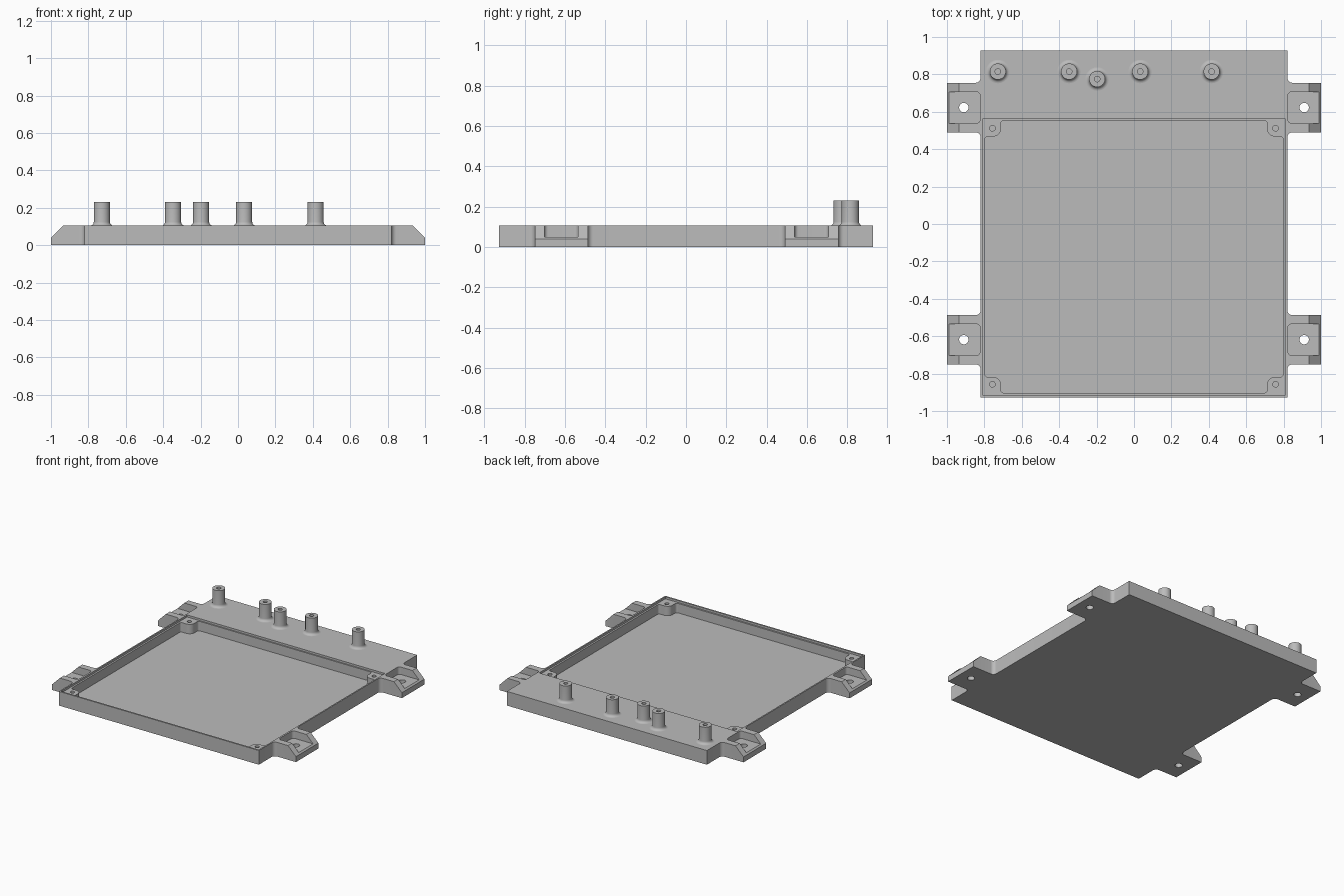
import bpy, bmesh, math
from mathutils import Vector

cube = bpy.data.objects.get("Cube")
if cube:
    bpy.data.objects.remove(cube)

grey = bpy.data.materials.new("plain grey")
grey.use_nodes = True
grey.diffuse_color = (0.5, 0.5, 0.5, 1)
grey.node_tree.nodes["Principled BSDF"].inputs["Base Color"].default_value = (0.5, 0.5, 0.5, 1)

TOP, LEDGE, FLOOR = 0.105, 0.09, 0.02
OVER = 0.2  # cutters reach above the top face


def make_object(name, bm):
    bmesh.ops.recalc_face_normals(bm, faces=bm.faces)
    mesh = bpy.data.meshes.new(name)
    bm.to_mesh(mesh)
    bm.free()
    mesh.materials.append(grey)
    obj = bpy.data.objects.new(name, mesh)
    bpy.context.collection.objects.link(obj)
    return obj


def rounded(corners, steps=8):
    """Outline from (x, y, radius) corners; rounded corners are square ones."""
    out = []
    for i, (x, y, r) in enumerate(corners):
        p = Vector((x, y))
        if not r:
            out.append(p)
            continue
        a = (Vector(corners[i - 1][:2]) - p).normalized()
        b = (Vector(corners[(i + 1) % len(corners)][:2]) - p).normalized()
        c = p + (a + b) * r
        for k in range(steps + 1):
            t = math.pi / 2 * k / steps
            out.append(c - r * (b * math.cos(t) + a * math.sin(t)))
    return out


def mirrored(half):
    return half + [(-x, y, r) for x, y, r in reversed(half)]


def prism(name, outline, lo, hi, along_y=False):
    bm = bmesh.new()
    place = (lambda p: (p[0], lo, p[1])) if along_y else (lambda p: (p[0], p[1], lo))
    face = bm.faces.new([bm.verts.new(place(p)) for p in outline])
    new = bmesh.ops.extrude_face_region(bm, geom=[face])["geom"]
    shift = (0, hi - lo, 0) if along_y else (0, 0, hi - lo)
    bmesh.ops.translate(bm, vec=shift, verts=[v for v in new if isinstance(v, bmesh.types.BMVert)])
    return make_object(name, bm)


def circle(x, y, r, n=32):
    return [(x + r * math.cos(2 * math.pi * i / n), y + r * math.sin(2 * math.pi * i / n))
            for i in range(n)]


def box(x0, x1, y0, y1, r0=0, r1=0):
    return rounded([(x0, y0, r0), (x1, y0, r1), (x1, y1, r1), (x0, y1, r0)])


# Base plate with four mounting ears
EARS = [(-0.75, -0.487), (0.49, 0.755)]
side = [(0.82, -0.927, 0)]
for y0, y1 in EARS:
    side += [(0.82, y0, 0.027), (1, y0, 0), (1, y1, 0), (0.82, y1, 0.027)]
side += [(0.82, 0.927, 0)]
tray = prism("tray_body", rounded(mirrored(side)), 0, TOP)

# Lid recess, and the deep pocket that leaves a screw boss in each corner
cutters = [prism("lid_recess_cutter", box(-0.81, 0.81, -0.915, 0.562), LEDGE, OVER)]
X, Y0, Y1, B = 0.797, -0.903, 0.553, 0.085
pocket = [(X - B, Y0, 0.016), (X - B, Y0 + B, 0.04), (X, Y0 + B, 0.016),
          (X, Y1 - B, 0.016), (X - B, Y1 - B, 0.04), (X - B, Y1, 0.016)]
cutters.append(prism("pocket_cutter", rounded(mirrored(pocket)), FLOOR, OVER))

for s in (-1, 1):
    # Sloped outer ends of the ears
    slope = [(s * 0.915, TOP + 0.02), (s * 1.02, 0.02), (s * 1.02, TOP + 0.02)]
    cutters.append(prism("ear_slope_cutter", slope, -1, 1, along_y=True))
    for y0, y1 in EARS:
        # Ear seats and through holes
        mid = (y0 + y1) / 2
        seat = box(0.823, 1.05, mid - 0.084, mid + 0.084, 0.02)
        cutters.append(prism("ear_seat_cutter", [(s * p[0], p[1]) for p in seat], 0.05, OVER))
        cutters.append(prism("ear_hole_cutter", circle(s * 0.91, mid, 0.025), -0.1, OVER))
    for y in (-0.857, 0.512):
        cutters.append(prism("boss_hole_cutter", circle(s * 0.757, y, 0.015, 24), 0.03, OVER))

# Cut the tray and bake the result
for c in cutters:
    c.hide_render = True
    mod = tray.modifiers.new(c.name, "BOOLEAN")
    mod.operation, mod.solver, mod.object = "DIFFERENCE", "EXACT", c
baked = bpy.data.meshes.new_from_object(
    tray.evaluated_get(bpy.context.evaluated_depsgraph_get()))
tray.modifiers.clear()
tray.data = baked
for c in cutters:
    bpy.data.objects.remove(c)

# Hollow posts with a flared foot
R, F = 0.043, 0.02
profile = [(R + F - F * math.sin(t), TOP + F - F * math.cos(t))
           for t in [math.pi / 2 * k / 6 for k in range(7)]]
profile = [(R + F, TOP - 0.005)] + profile
profile += [(R, 0.23), (0.015, 0.23), (0.015, 0.13), (0, 0.13)]
posts = []
for i, (px, py) in enumerate([(-0.728, 0.815), (-0.347, 0.815), (-0.197, 0.775),
                              (0.033, 0.815), (0.415, 0.815)]):
    bm = bmesh.new()
    verts = [bm.verts.new((r, 0, z)) for r, z in profile]
    edges = [bm.edges.new(pair) for pair in zip(verts, verts[1:])]
    bmesh.ops.spin(bm, geom=verts + edges, cent=(0, 0, 0), axis=(0, 0, 1),
                   angle=2 * math.pi, steps=32)
    bmesh.ops.remove_doubles(bm, verts=bm.verts, dist=0.0001)
    post = make_object(f"post_{i + 1}", bm)
    post.location = (px, py, 0)
    posts.append(post)

# Smooth the curved faces, keep hard edges crisp
bpy.ops.object.select_all(action="DESELECT")
for o in [tray] + posts:
    o.select_set(True)
bpy.context.view_layer.objects.active = tray
bpy.ops.object.shade_smooth_by_angle(angle=math.radians(30))
